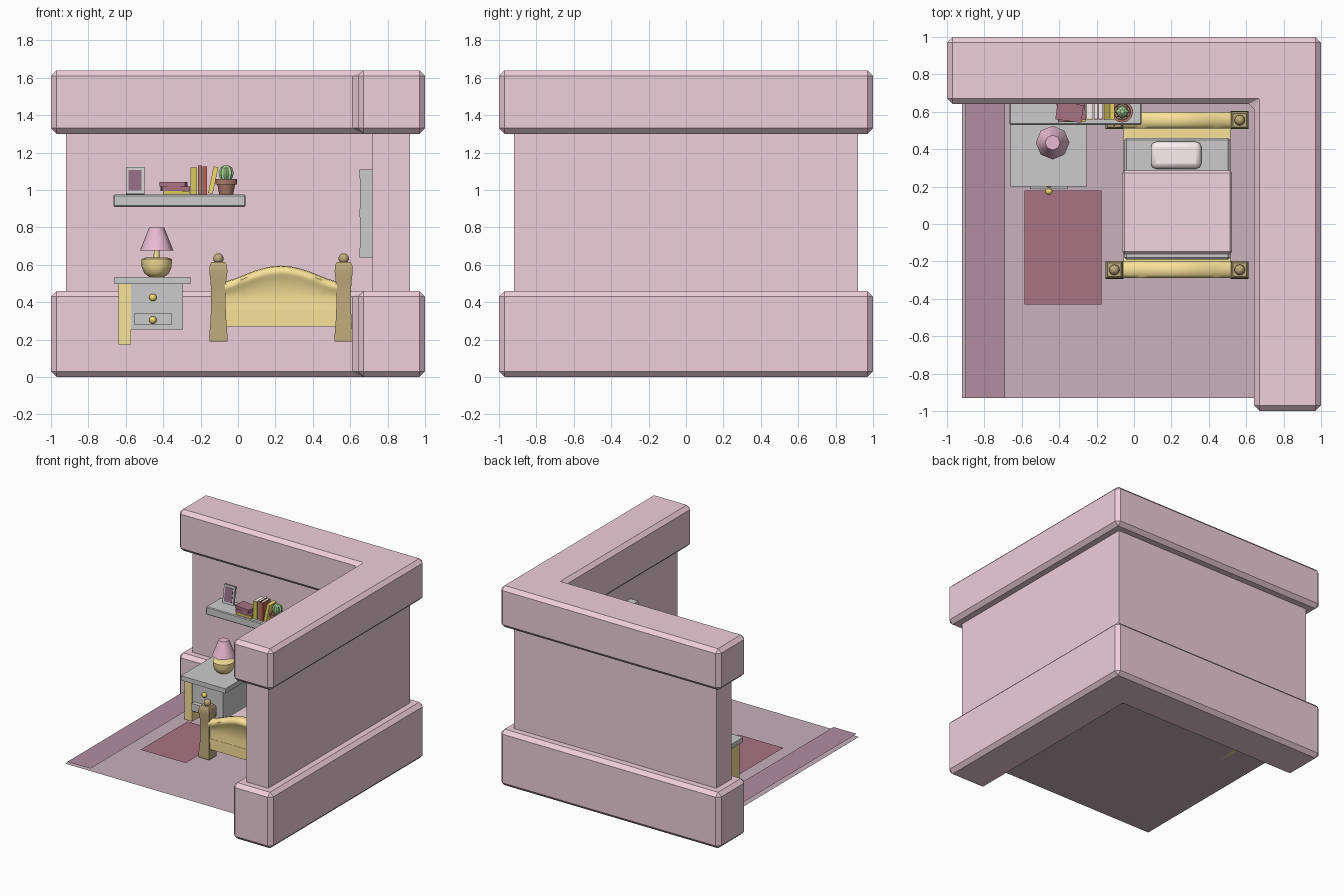
import bpy, bmesh, math
from mathutils import Matrix, Vector

if "Cube" in bpy.data.objects:
    bpy.data.objects.remove(bpy.data.objects["Cube"])

COLORS = {
    "pink": (0.86, 0.62, 0.70), "floor": (0.58, 0.44, 0.50), "plum": (0.45, 0.27, 0.35),
    "maroon": (0.40, 0.17, 0.23), "yellow": (0.95, 0.76, 0.32), "wood": (0.52, 0.40, 0.20),
    "blanket": (0.88, 0.66, 0.73), "shade": (0.82, 0.50, 0.63), "red": (0.48, 0.13, 0.08),
    "olive": (0.70, 0.58, 0.10), "gold": (0.90, 0.72, 0.15), "brown": (0.42, 0.20, 0.15),
    "green": (0.42, 0.75, 0.35), "white": (0.95, 0.88, 0.88), "dark": (0.28, 0.15, 0.22),
}


def finish(name, bm, color=None, bevel=0, segments=1, smooth=None):
    bmesh.ops.recalc_face_normals(bm, faces=bm.faces)
    me = bpy.data.meshes.new(name)
    bm.to_mesh(me)
    bm.free()
    ob = bpy.data.objects.new(name, me)
    bpy.context.collection.objects.link(ob)
    if color:
        mat = bpy.data.materials.get(color) or bpy.data.materials.new(color)
        mat.diffuse_color = (*COLORS[color], 1)
        mat.use_nodes = True
        mat.node_tree.nodes["Principled BSDF"].inputs["Base Color"].default_value = mat.diffuse_color
        me.materials.append(mat)
    if bevel:
        m = ob.modifiers.new("Bevel", 'BEVEL')
        m.width, m.segments = bevel, segments
    if smooth:
        bpy.ops.object.select_all(action='DESELECT')
        ob.select_set(True)
        bpy.context.view_layer.objects.active = ob
        bpy.ops.object.shade_smooth_by_angle(angle=math.radians(smooth))
    return ob


def box(name, x, y, z, color=None, rot=None, **kw):
    """Box from (min, max) pairs, optionally rotated (degrees, axis) about its centre."""
    bm = bmesh.new()
    c = Vector([sum(r) / 2 for r in (x, y, z)])
    s = [r[1] - r[0] for r in (x, y, z)]
    m = Matrix.Translation(c)
    if rot:
        m = m @ Matrix.Rotation(math.radians(rot[0]), 4, rot[1])
    bmesh.ops.create_cube(bm, size=1, matrix=m @ Matrix.Diagonal((*s, 1)))
    return finish(name, bm, color, **kw)


def plane(name, x, y, z, color):
    bm = bmesh.new()
    bm.faces.new([bm.verts.new((a, b, z)) for a, b in
                  ((x[0], y[0]), (x[1], y[0]), (x[1], y[1]), (x[0], y[1]))])
    return finish(name, bm, color)


def loft(name, rings, color, smooth=None):
    """Skin consecutive rings of points and cap both ends."""
    bm = bmesh.new()
    vs = [[bm.verts.new(p) for p in r] for r in rings]
    n = len(vs[0])
    for a, b in zip(vs, vs[1:]):
        for i in range(n):
            j = (i + 1) % n
            bm.faces.new((a[i], a[j], b[j], b[i]))
    bm.faces.new(vs[0])
    bm.faces.new(vs[-1])
    return finish(name, bm, color, smooth=smooth)


def turned(name, cx, cy, profile, sides, color, smooth=60, phase=0.0):
    """Stack of n-gon rings from (radius, height) pairs."""
    rings = [[(cx + r * math.cos(phase + 2 * math.pi * i / sides),
               cy + r * math.sin(phase + 2 * math.pi * i / sides), z)
              for i in range(sides)] for r, z in profile]
    return loft(name, rings, color, smooth=smooth)


def ball(name, c, r, color):
    bm = bmesh.new()
    bmesh.ops.create_uvsphere(bm, u_segments=12, v_segments=8, radius=r,
                              matrix=Matrix.Translation(c))
    return finish(name, bm, color, smooth=60)


def l_wall(name, o, i, z0, z1, bevel=0):
    """L-shaped wall course: o is the outer extent, i the inner face."""
    pts = [(-o, o), (-o, i), (i, i), (i, -o), (o, -o), (o, o)]
    bm = bmesh.new()
    f = bm.faces.new([bm.verts.new((x, y, z0)) for x, y in pts])
    ext = bmesh.ops.extrude_face_region(bm, geom=[f])["geom"]
    bmesh.ops.translate(bm, verts=[v for v in ext if isinstance(v, bmesh.types.BMVert)],
                        vec=(0, 0, z1 - z0))
    # extruding a loose face may keep or drop its bottom cap; make sure it is closed
    bmesh.ops.holes_fill(bm, edges=bm.edges, sides=0)
    return finish(name, bm, "pink", bevel)


# Room shell
l_wall("lower_wall_band", 1, 0.642, 0, 0.46, 0.03)
l_wall("middle_wall", 0.92, 0.72, 0.42, 1.34)
l_wall("upper_wall_band", 1, 0.642, 1.30, 1.64, 0.03)
plane("floor", (-0.92, 0.66), (-0.93, 0.66), 0.175, "floor")
plane("floor_strip", (-0.90, -0.69), (-0.93, 0.65), 0.195, "plum")
plane("rug", (-0.585, -0.175), (-0.43, 0.18), 0.187, "maroon")

# Bed posts with ball finials
post = [(0.048, 0.19), (0.048, 0.23), (0.041, 0.32), (0.038, 0.42), (0.041, 0.50),
        (0.048, 0.56), (0.047, 0.595), (0.036, 0.615)]
for px in (-0.105, 0.565):
    for py in (-0.245, 0.555):
        turned("bed_post", px, py, [(r * math.sqrt(2), z) for r, z in post], 4,
               "wood", smooth=40, phase=math.pi / 4)
        ball("post_finial", (px, py, 0.633), 0.028, "wood")

# Arched head and foot boards with a rolled top edge
for label, by in (("footboard", -0.245), ("headboard", 0.555)):
    rings = []
    for k in range(13):
        t = k / 12
        top = 0.51 + 0.085 * max(0, math.sin(math.pi * t)) ** 1.3
        half = [(0.028, 0.36), (0.024, 0.42), (0.030, top - 0.06), (0.044, top - 0.045),
                (0.044, top - 0.02), (0.026, top - 0.004)]
        prof = [(-a, z) for a, z in half] + [(0, top)] + half[::-1]
        rings.append([(-0.07 + 0.60 * t, by + a, z) for a, z in prof])
    loft(label, rings, "yellow", smooth=50)
    box(label + "_rail", (-0.07, 0.53), (by - 0.03, by + 0.03), (0.27, 0.36), "yellow")

# Bed base and bedding
box("bed_base", (-0.055, 0.515), (-0.22, 0.60), (0.272, 0.37), "yellow")
box("mattress", (-0.053, 0.515), (-0.19, 0.46), (0.36, 0.44), bevel=0.012)
box("blanket", (-0.063, 0.525), (-0.16, 0.285), (0.33, 0.455), "blanket", bevel=0.012)
box("pillow", (0.09, 0.36), (0.295, 0.44), (0.435, 0.495), "white", bevel=0.028,
    segments=2, smooth=60)

# Nightstand
box("nightstand_top", (-0.66, -0.255), (0.20, 0.64), (0.497, 0.535))
box("nightstand_body", (-0.58, -0.293), (0.225, 0.62), (0.255, 0.50))
box("nightstand_side", (-0.64, -0.573), (0.22, 0.62), (0.175, 0.50), "yellow")
box("open_drawer", (-0.555, -0.353), (0.187, 0.30), (0.28, 0.34))
ball("upper_knob", (-0.455, 0.213, 0.425), 0.02, "gold")
ball("lower_knob", (-0.455, 0.175, 0.305), 0.02, "gold")

# Table lamp
turned("lamp_base", -0.435, 0.435, [(0.04, 0.535), (0.066, 0.555), (0.08, 0.59), (0.082, 0.63),
       (0.06, 0.638), (0.016, 0.64), (0.014, 0.70)], 16, "yellow", smooth=50)
turned("lamp_shade", -0.435, 0.435, [(0.09, 0.675), (0.062, 0.745), (0.04, 0.80)], 8,
       "shade", smooth=50)

# Wall shelf and its contents
box("shelf", (-0.665, 0.04), (0.53, 0.725), (0.91, 0.975), bevel=0.006)
box("picture_frame", (-0.60, -0.50), (0.665, 0.682), (0.977, 1.122), rot=(-10, 'X'))
box("picture", (-0.585, -0.515), (0.662, 0.668), (0.995, 1.107), "dark", rot=(-10, 'X'))
box("lying_book", (-0.40, -0.26), (0.545, 0.66), (0.975, 0.995), "olive")
box("lying_book", (-0.41, -0.26), (0.55, 0.65), (0.995, 1.018), "maroon", rot=(5, 'Z'))
box("lying_book", (-0.415, -0.275), (0.55, 0.645), (1.018, 1.043), "maroon", rot=(-8, 'Z'))
for x0, x1, h, c in ((-0.255, -0.218, 1.12, "olive"), (-0.215, -0.192, 1.13, "brown"),
                     (-0.19, -0.165, 1.125, "red")):
    box("standing_book", (x0, x1), (0.56, 0.66), (0.975, h), c)
    box("book_pages", (x0 + 0.004, x1 - 0.004), (0.565, 0.655), (0.98, h + 0.001), "white")
box("leaning_book", (-0.145, -0.12), (0.56, 0.65), (0.98, 1.125), "gold", rot=(12, 'Y'))

# Potted cactus with ribs
px, py = -0.063, 0.60
turned("flower_pot", px, py, [(0.037, 0.975), (0.048, 1.03), (0.058, 1.03), (0.058, 1.058),
       (0.045, 1.058), (0.043, 1.048)], 12, "brown", smooth=30)
rings = []
for r, z in ((0.022, 1.045), (0.036, 1.07), (0.04, 1.095), (0.032, 1.118), (0.012, 1.132)):
    rings.append([(px + r * k * math.cos(a), py + r * k * math.sin(a), z)
                  for i in range(16) for a in [i * math.pi / 8] for k in [(1, 0.78)[i % 2]]])
loft("cactus", rings, "green", smooth=30)

# Window on the inside of the right wall
wy0, wy1, wx = -0.31, 0.31, (0.65, 0.73)
for z in ((0.64, 0.69), (0.855, 0.90), (1.06, 1.11)):
    box("window_bar", wx, (wy0, wy1), z)
for y in ((wy0, wy0 + 0.05), (-0.02, 0.02), (wy1 - 0.05, wy1)):
    box("window_stile", (0.652, 0.73), y, (0.642, 1.108))
box("window_pane", (0.70, 0.73), (wy0 + 0.02, wy1 - 0.02), (0.66, 1.09))
